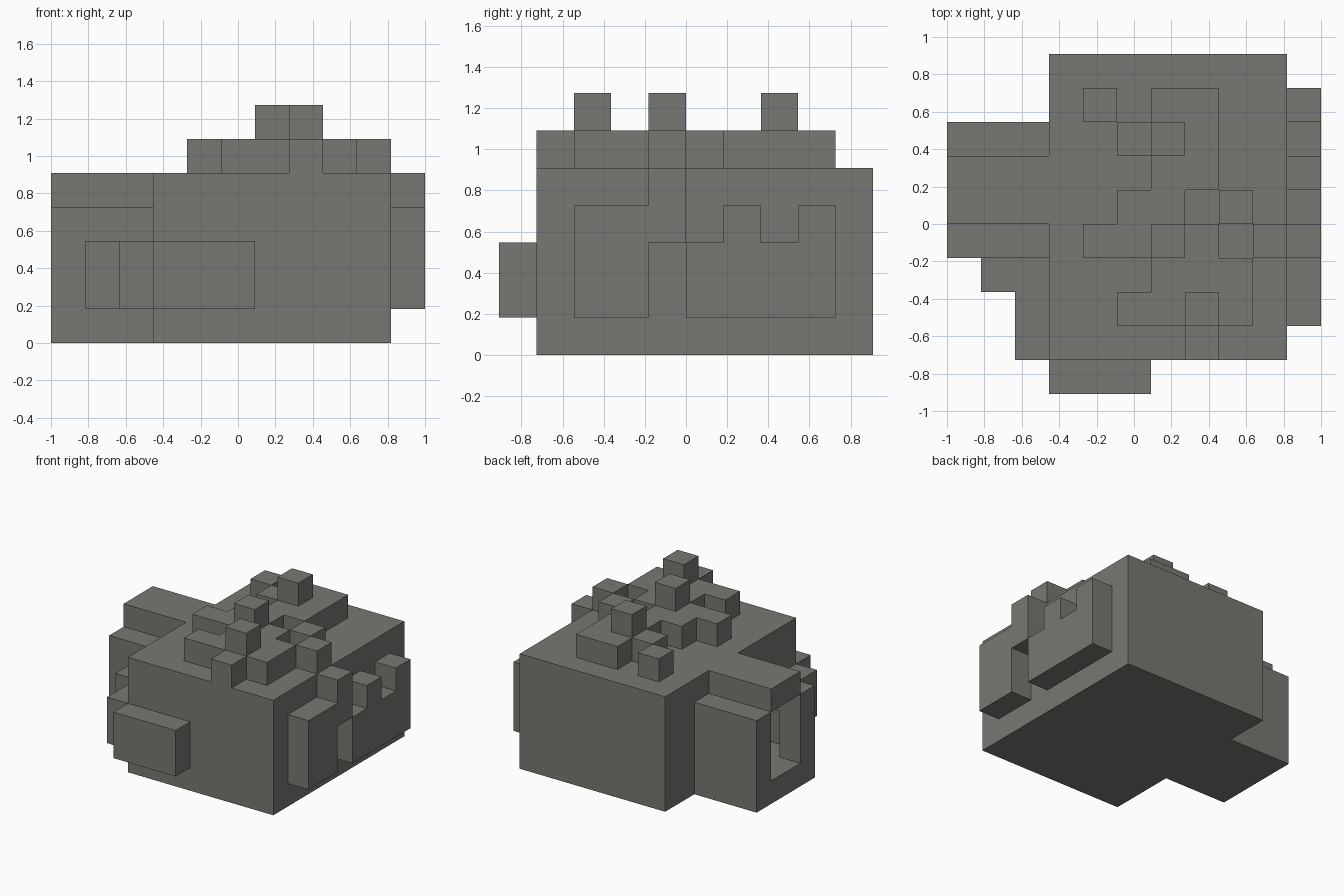
import bpy, bmesh, math
from mathutils import Vector

cube = bpy.data.objects.get("Cube")
if cube:
    bpy.data.objects.remove(cube, do_unlink=True)

UNIT = 2 / 11
ORIGIN = Vector((-1, -5 * UNIT, 0))

stone = bpy.data.materials.new("grey_stone")
stone.use_nodes = True
colour = (0.185, 0.185, 0.168, 1)
stone.diffuse_color = colour
stone.node_tree.nodes["Principled BSDF"].inputs["Base Color"].default_value = colour


def block(x0, x1, y0, y1, z0, z1):
    """Grid cells of a box, end values excluded."""
    return {(x, y, z) for x in range(x0, x1)
            for y in range(y0, y1) for z in range(z0, z1)}


parts = {}

# Solid body
parts["main_body"] = block(3, 10, 1, 10, 0, 5)

# Raised panel on the front
parts["front_panel"] = block(3, 6, 0, 1, 1, 3)

# Stepped ledge beside the porch
parts["side_ledge"] = block(2, 3, 1, 4, 1, 3) | block(1, 2, 3, 4, 1, 3)

# Hollow porch with an opening to the side
parts["porch_floor"] = block(0, 3, 4, 8, 0, 1)
parts["porch_back_wall"] = block(0, 3, 7, 8, 1, 4)
parts["porch_front_wall"] = block(0, 1, 4, 5, 1, 4) | block(1, 3, 4, 5, 3, 4)
parts["porch_roof"] = block(0, 3, 5, 7, 4, 5)

# Panels on the opposite side
parts["side_panel_front"] = block(10, 11, 2, 4, 1, 4)
parts["side_panel_lintel"] = block(10, 11, 4, 5, 3, 5)
parts["side_panel_back"] = (block(10, 11, 5, 9, 1, 3)
                            | block(10, 11, 6, 7, 3, 4)
                            | block(10, 11, 8, 9, 3, 4))

# Roof blocks: one row per depth step from the front; letters give stack height
ROOF = ["...o..",
        ".ooTo.",
        "..ooo.",
        "ooTo.o",
        ".oo.o.",
        "..oo..",
        ".oTo..",
        "o.oo.."]
parts["roof_blocks"] = {(4 + i, 1 + j, 5) for j, row in enumerate(ROOF)
                        for i, c in enumerate(row) if c != "."}
parts["roof_studs"] = {(4 + i, 1 + j, 6) for j, row in enumerate(ROOF)
                       for i, c in enumerate(row) if c == "T"}

solid = set().union(*parts.values())


def build(name, cells):
    """Mesh the exposed faces of a part and merge the flat areas."""
    bm = bmesh.new()
    for cell in cells:
        centre = Vector(cell) + Vector((0.5, 0.5, 0.5))
        for axis in range(3):
            for sign in (-1, 1):
                n = Vector((0, 0, 0))
                n[axis] = sign
                if tuple(int(a + b) for a, b in zip(cell, n)) in solid:
                    continue
                u = Vector((0, 0, 0))
                u[(axis + 1) % 3] = 0.5
                v = n.cross(u)
                mid = centre + n * 0.5
                corners = (mid - u - v, mid + u - v, mid + u + v, mid - u + v)
                bm.faces.new([bm.verts.new(ORIGIN + p * UNIT) for p in corners])
    bmesh.ops.remove_doubles(bm, verts=bm.verts, dist=0.001)
    bmesh.ops.dissolve_limit(bm, angle_limit=math.radians(1),
                             verts=bm.verts, edges=bm.edges)
    mesh = bpy.data.meshes.new(name)
    bm.to_mesh(mesh)
    bm.free()
    mesh.materials.append(stone)
    bpy.context.collection.objects.link(bpy.data.objects.new(name, mesh))


for name, cells in parts.items():
    build(name, cells)
